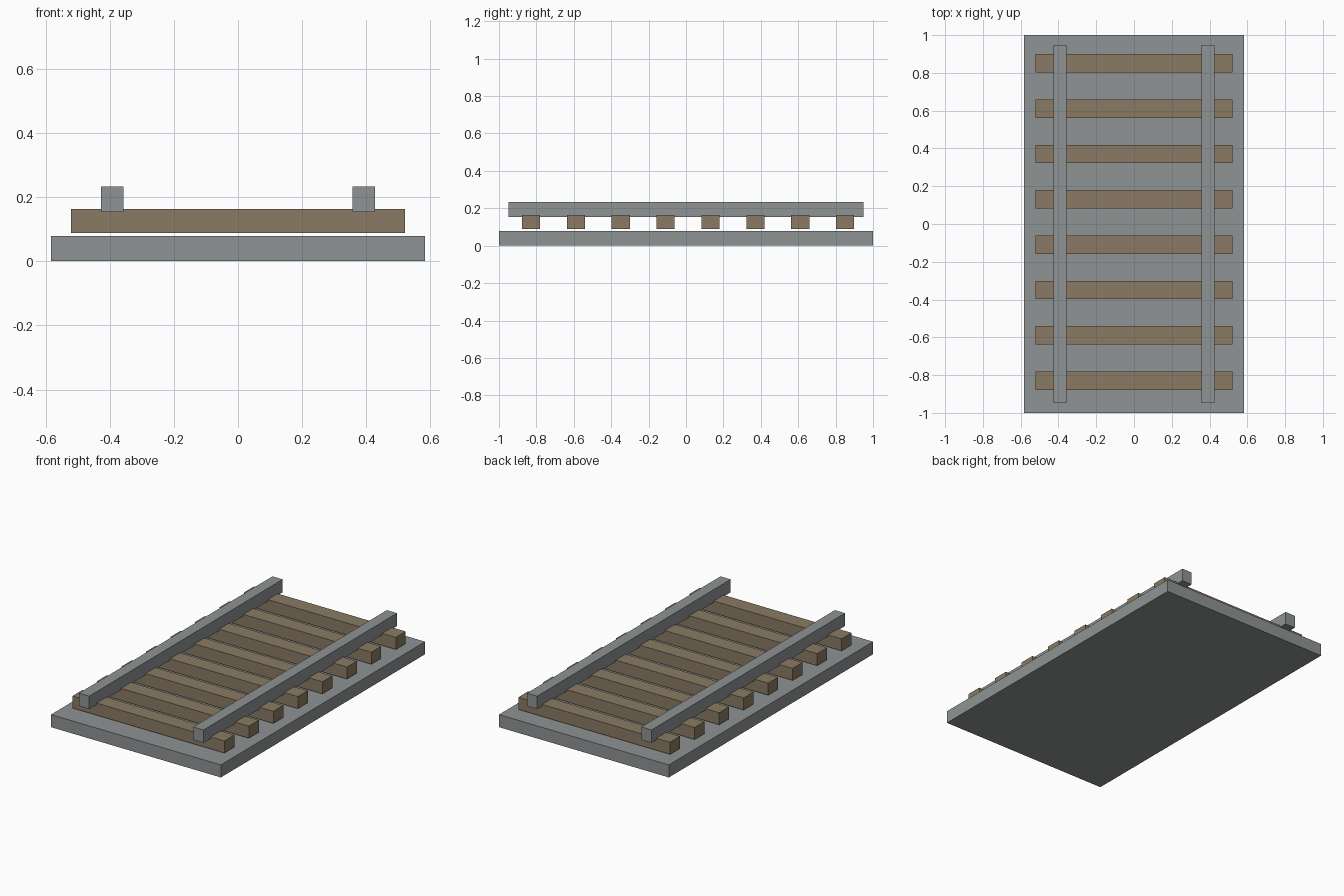
import bpy

if "Cube" in bpy.data.objects:
    bpy.data.objects.remove(bpy.data.objects["Cube"])


def material(name, rgb):
    m = bpy.data.materials.new(name)
    m.diffuse_color = (*rgb, 1.0)
    m.use_nodes = True
    m.node_tree.nodes["Principled BSDF"].inputs["Base Color"].default_value = m.diffuse_color
    return m


def box(name, lo, hi, mat):
    """Axis-aligned box between two corners."""
    bpy.ops.mesh.primitive_cube_add(size=1)
    ob = bpy.context.object
    ob.name = name
    for v in ob.data.vertices:
        v.co = [(a + b) / 2 + c * (b - a) for a, b, c in zip(lo, hi, v.co)]
    ob.data.materials.append(mat)
    return ob


grey = material("grey", (0.275, 0.292, 0.295))
brown = material("wood brown", (0.254, 0.195, 0.125))

# Base slab
box("base_slab", (-0.583, -1, 0), (0.583, 1, 0.078), grey)

# Wooden sleepers, floating slightly above the slab
for i in range(8):
    y = -0.829 + i * 0.24
    box(f"sleeper_{i + 1}", (-0.521, y - 0.0485, 0.088),
        (0.521, y + 0.0485, 0.163), brown)

# Pair of rails, slightly sunk into the sleepers
for side, x in (("left", -0.392), ("right", 0.392)):
    box(f"{side}_rail", (x - 0.035, -0.948, 0.153),
        (x + 0.035, 0.948, 0.233), grey)
